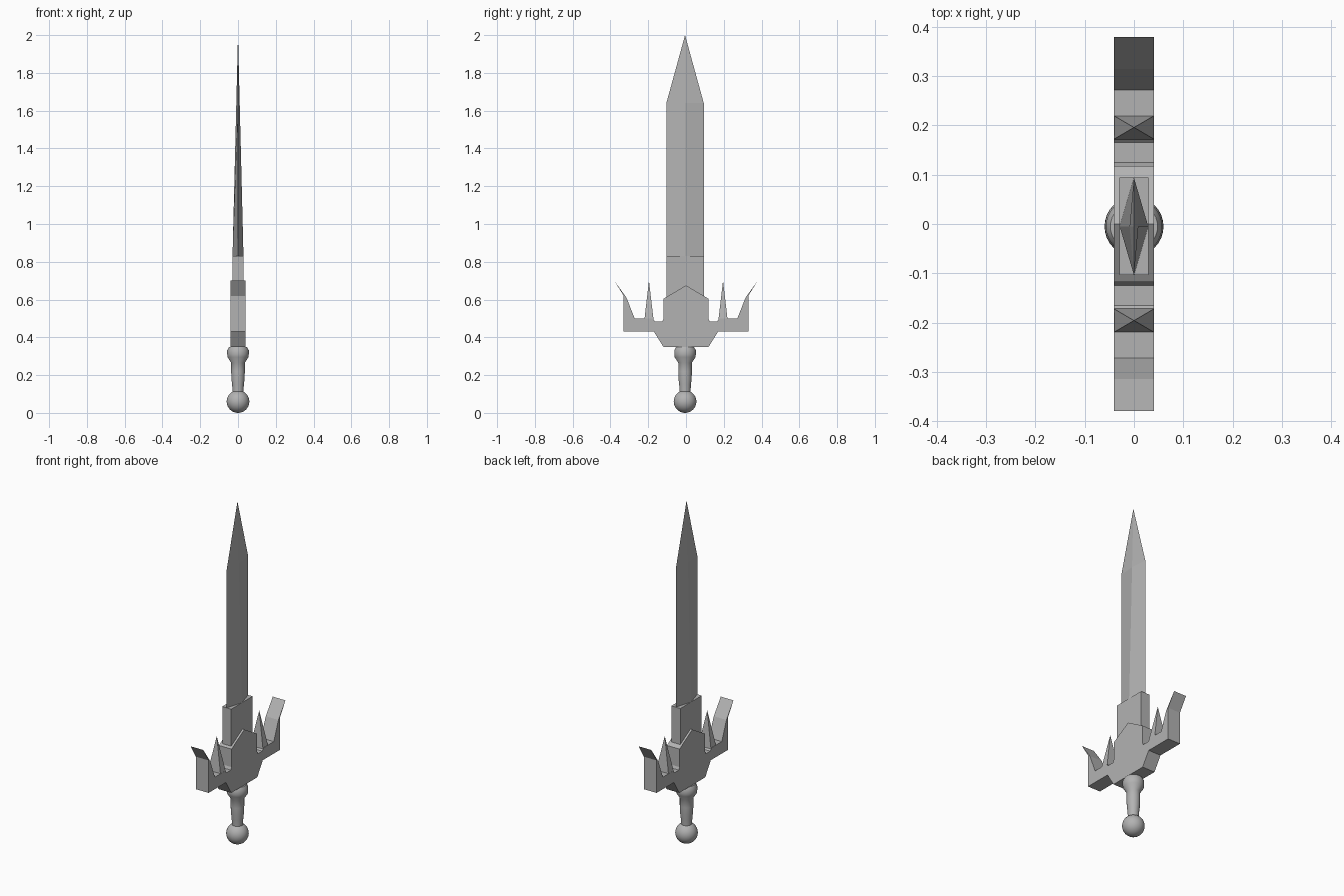
import bpy, bmesh, math

if "Cube" in bpy.data.objects:
    bpy.data.objects.remove(bpy.data.objects["Cube"])

steel = bpy.data.materials.new("steel grey")
steel.diffuse_color = (0.45, 0.45, 0.45, 1)
steel.use_nodes = True
steel.node_tree.nodes["Principled BSDF"].inputs["Base Color"].default_value = steel.diffuse_color
YC = -0.005  # blade and grip centre line


def make(name, verts, faces):
    me = bpy.data.meshes.new(name)
    me.from_pydata(verts, [], faces)
    bm = bmesh.new()
    bm.from_mesh(me)
    bmesh.ops.remove_doubles(bm, verts=bm.verts, dist=1e-5)
    bmesh.ops.recalc_face_normals(bm, faces=bm.faces)
    bm.to_mesh(me)
    bm.free()
    me.materials.append(steel)
    ob = bpy.data.objects.new(name, me)
    bpy.context.collection.objects.link(ob)
    return ob


def prism(name, loop, hx):
    """Extrude a (y, z) outline along x."""
    n = len(loop)
    v = [(s * hx, y, z) for s in (-1, 1) for y, z in loop]
    f = [tuple(range(n)), tuple(range(n, 2 * n))]
    f += [(i, (i + 1) % n, n + (i + 1) % n, n + i) for i in range(n)]
    return make(name, v, f)


def lathe(name, prof, n=32):
    """Turn a (radius, z) profile about the grip axis."""
    v = [(r * math.cos(2 * math.pi * i / n), YC + r * math.sin(2 * math.pi * i / n), z)
         for r, z in prof for i in range(n)]
    f = [(k * n + i, k * n + (i + 1) % n, (k + 1) * n + (i + 1) % n, (k + 1) * n + i)
         for k in range(len(prof) - 1) for i in range(n)]
    ob = make(name, v, f)
    bpy.context.view_layer.objects.active = ob
    ob.select_set(True)
    bpy.ops.object.shade_smooth_by_angle(angle=math.radians(35))
    ob.select_set(False)
    return ob


# Blade: diamond section thinning in a straight line to the tip
w, t, z0, z1, z2 = 0.099, 0.029, 0.83, 1.64, 2.0
tm = t * (z2 - z1) / (z2 - z0)
ring = lambda h, z: [(h, YC, z), (0, YC + w, z), (-h, YC, z), (0, YC - w, z)]
make("blade", ring(t, z0) + ring(tm, z1) + [(0, YC, z2)],
     [(0, 1, 2, 3)]
     + [(i, (i + 1) % 4, 4 + (i + 1) % 4, 4 + i) for i in range(4)]
     + [(4 + i, 4 + (i + 1) % 4, 8) for i in range(4)])

# Flat block at the blade root
prism("blade_root", [(YC - w, 0.45), (YC + w, 0.45), (YC + w, z0), (YC - w, z0)], t)

# Guard outline: half profile from bottom round to the centre peak, then mirrored
half = [(0.12, 0.35), (0.17, 0.43), (0.33, 0.43), (0.33, 0.62), (0.38, 0.70),
        (0.315, 0.61), (0.272, 0.50), (0.18, 0.50), (0.165, 0.485),
        (0.125, 0.485), (0.118, 0.50), (0.118, 0.605)]
outline = half + [(0, 0.675)] + [(-y, z) for y, z in reversed(half)]
prism("guard", outline, 0.041)

# Pyramid spikes on the guard
for side, label in ((1, "right"), (-1, "left")):
    a, b = side * 0.172, side * 0.22
    make("guard_spike_" + label,
         [(-0.041, a, 0.495), (0.041, a, 0.495), (0.041, b, 0.495), (-0.041, b, 0.495),
          (0, side * 0.196, 0.70)],
         [(0, 1, 2, 3), (0, 1, 4), (1, 2, 4), (2, 3, 4), (3, 0, 4)])

# Turned grip with collar, and round pommel
lathe("grip", [(0, 0.10), (0.029, 0.11), (0.031, 0.15), (0.035, 0.18), (0.036, 0.22),
               (0.036, 0.265), (0.055, 0.295), (0.057, 0.31), (0.057, 0.332),
               (0.048, 0.348), (0, 0.352)])
R = 0.06
lathe("pommel", [(R * math.sin(math.pi * k / 16), R - R * math.cos(math.pi * k / 16))
                 for k in range(17)])
